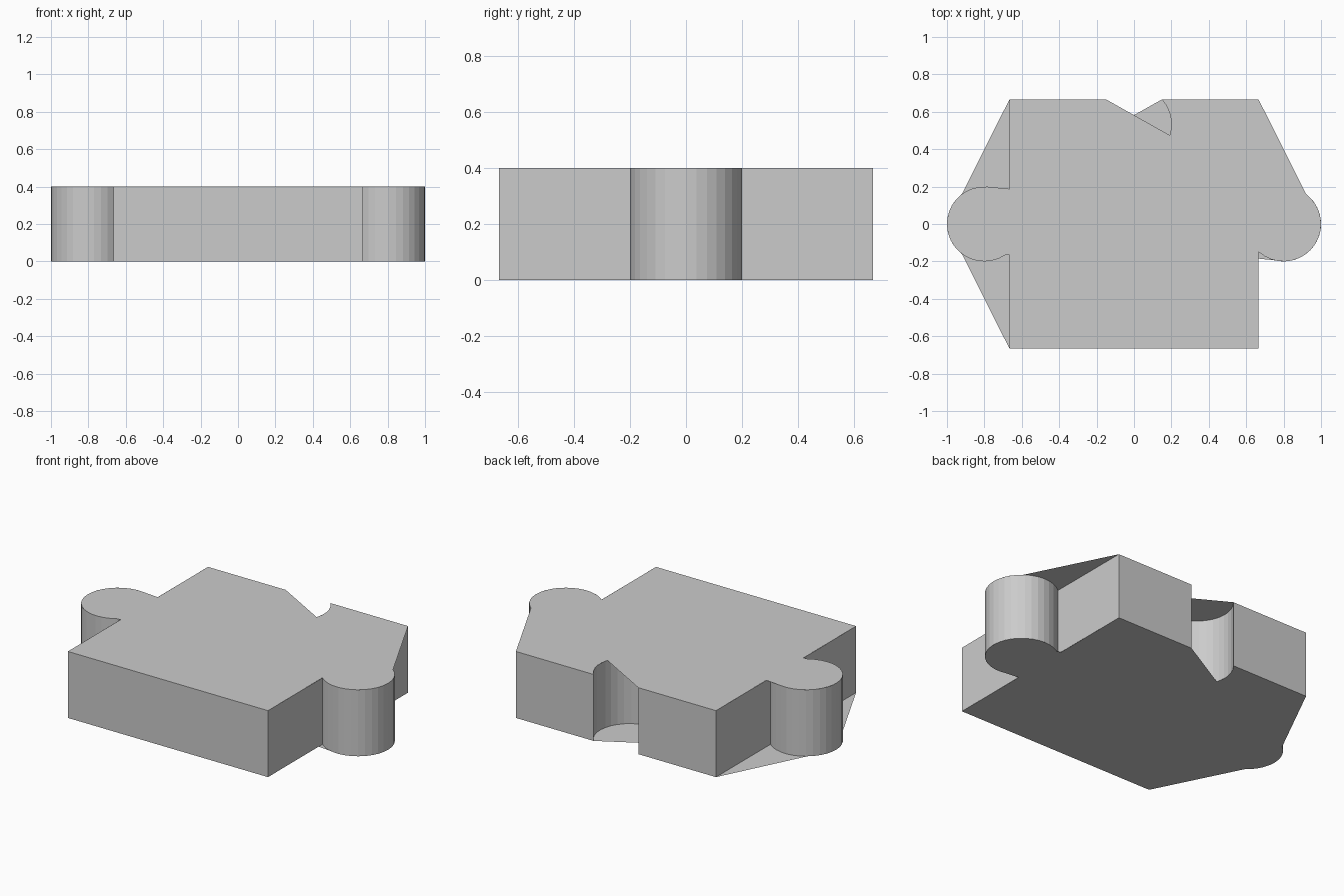
import bpy, bmesh, math

if "Cube" in bpy.data.objects:
    bpy.data.objects.remove(bpy.data.objects["Cube"])

W, R, H = 0.666, 0.2, 0.4      # half side, knob radius, thickness
C = 0.8                        # knob centre distance from the middle
N = W - 0.133                  # notch centre
A = 131.8                      # angle where a knob meets the side


def arc(cx, cy, a0, a1, step=11.0):
    n = max(2, round(abs(a1 - a0) / step))
    angles = [math.radians(a0 + (a1 - a0) * i / n) for i in range(n + 1)]
    return [(cx + R * math.cos(a), cy + R * math.sin(a)) for a in angles]


def cap(bm, outline, z, up):
    face = bm.faces.new([bm.verts.new((x, y, z)) for x, y in outline])
    face.normal_update()
    if (face.normal.z > 0) != up:
        face.normal_flip()
    bmesh.ops.triangulate(bm, faces=[face])


bm = bmesh.new()

# Side walls: square with two knobs and a round notch
walls = ([(-W, -W), (W, -W)] + arc(C, 0, -A, A) + [(W, W)]
         + arc(0, N, 41.8, -221.8)
         + [(-W, W)] + arc(-C, 0, 180 - A, 180 + A))
low = [bm.verts.new((x, y, 0)) for x, y in walls]
high = [bm.verts.new((x, y, H)) for x, y in walls]
for i in range(len(walls)):
    j = (i + 1) % len(walls)
    bm.faces.new((low[i], low[j], high[j], high[i]))

# Top plate: overhangs at the back right, covers the notch's left part
top = ([(-W, -W), (W, -W), (W, -0.143)] + arc(C, 0, -A, 53) + [(W, W)]
       + arc(0, N, 41.8, -17) + [(-0.149, W), (-W, W), (-W, 0.188)]
       + arc(-C, 0, 85, 303.4) + [(-W, -0.165)])
cap(bm, top, H, True)

# Bottom plate: overhangs on the left, covers the notch's right part
bottom = ([(-W, -W), (W, -W), (W, -0.185)] + arc(C, 0, -104, 123)
          + [(W, 0.175), (W, W), (0.149, W)] + arc(0, N, 197, 138.2)
          + [(-W, W)] + arc(-C, 0, 127, 233))
cap(bm, bottom, 0, False)

bmesh.ops.remove_doubles(bm, verts=bm.verts, dist=0.0005)
mesh = bpy.data.meshes.new("puzzle_piece")
bm.to_mesh(mesh)
bm.free()
bpy.context.collection.objects.link(bpy.data.objects.new("puzzle_piece", mesh))
